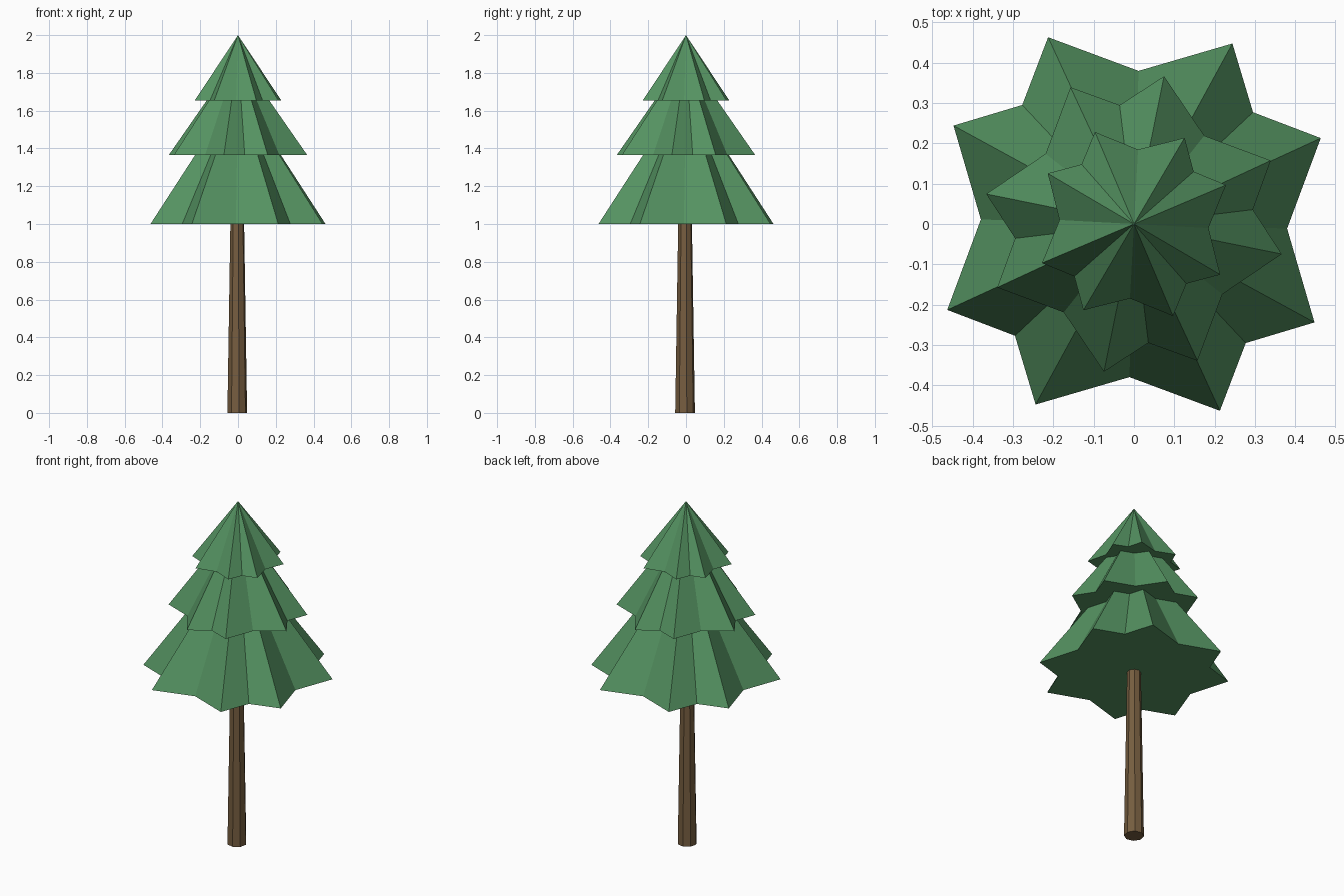
import bpy, bmesh
from math import radians, cos, sin

if "Cube" in bpy.data.objects:
    bpy.data.objects.remove(bpy.data.objects["Cube"])


def material(name, rgb):
    m = bpy.data.materials.new(name)
    m.diffuse_color = (*rgb, 1)
    m.use_nodes = True
    m.node_tree.nodes["Principled BSDF"].inputs["Base Color"].default_value = m.diffuse_color
    return m


def finish(name, bm, mat):
    bmesh.ops.recalc_face_normals(bm, faces=bm.faces[:])
    me = bpy.data.meshes.new(name)
    bm.to_mesh(me)
    bm.free()
    me.materials.append(mat)
    ob = bpy.data.objects.new(name, me)
    bpy.context.collection.objects.link(ob)
    return ob


def ring(bm, corners, z, scale=1.0):
    # a quarter pattern of (angle, radius) corners repeated four times
    return [bm.verts.new((r * scale * cos(radians(a + 90 * q)),
                          r * scale * sin(radians(a + 90 * q)), z))
            for q in range(4) for a, r in corners]


def bridge(bm, lower, upper):
    n = len(lower)
    for i in range(n):
        j = (i + 1) % n
        bm.faces.new((lower[i], lower[j], upper[j], upper[i]))


# Star-shaped tiers: quarter outline, base height, top height, top scale
tiers = [
    ("bottom_branches", [(24.7, .51), (43.2, .405), (61.4, .51), (88.3, .38)], 1.0, 1.365, .49),
    ("middle_branches", [(6.9, .297), (24.9, .374), (51.5, .28), (78.5, .374)], 1.365, 1.655, .45),
    ("top_branches", [(23, .248), (41.3, .197), (59.6, .248), (86.9, .185)], 1.655, 2.0, 0),
]
green = material("needles", (.09, .29, .12))
for name, corners, z0, z1, s in tiers:
    bm = bmesh.new()
    base = ring(bm, corners, z0)
    bm.faces.new(base)
    if s:
        top = ring(bm, corners, z1, s)
        bridge(bm, base, top)
        bm.faces.new(top)
    else:
        tip = bm.verts.new((0, 0, z1))
        for i in range(len(base)):
            bm.faces.new((base[i], base[(i + 1) % len(base)], tip))
    finish(name, bm, green)

# Tapered eight-sided trunk
bm = bmesh.new()
bmesh.ops.create_cone(bm, cap_ends=True, segments=8, radius1=.053, radius2=.037, depth=1.0)
trunk = finish("trunk", bm, material("bark", (.18, .11, .05)))
trunk.location = (-.004, -.005, .5)
trunk.rotation_euler.z = radians(10)
